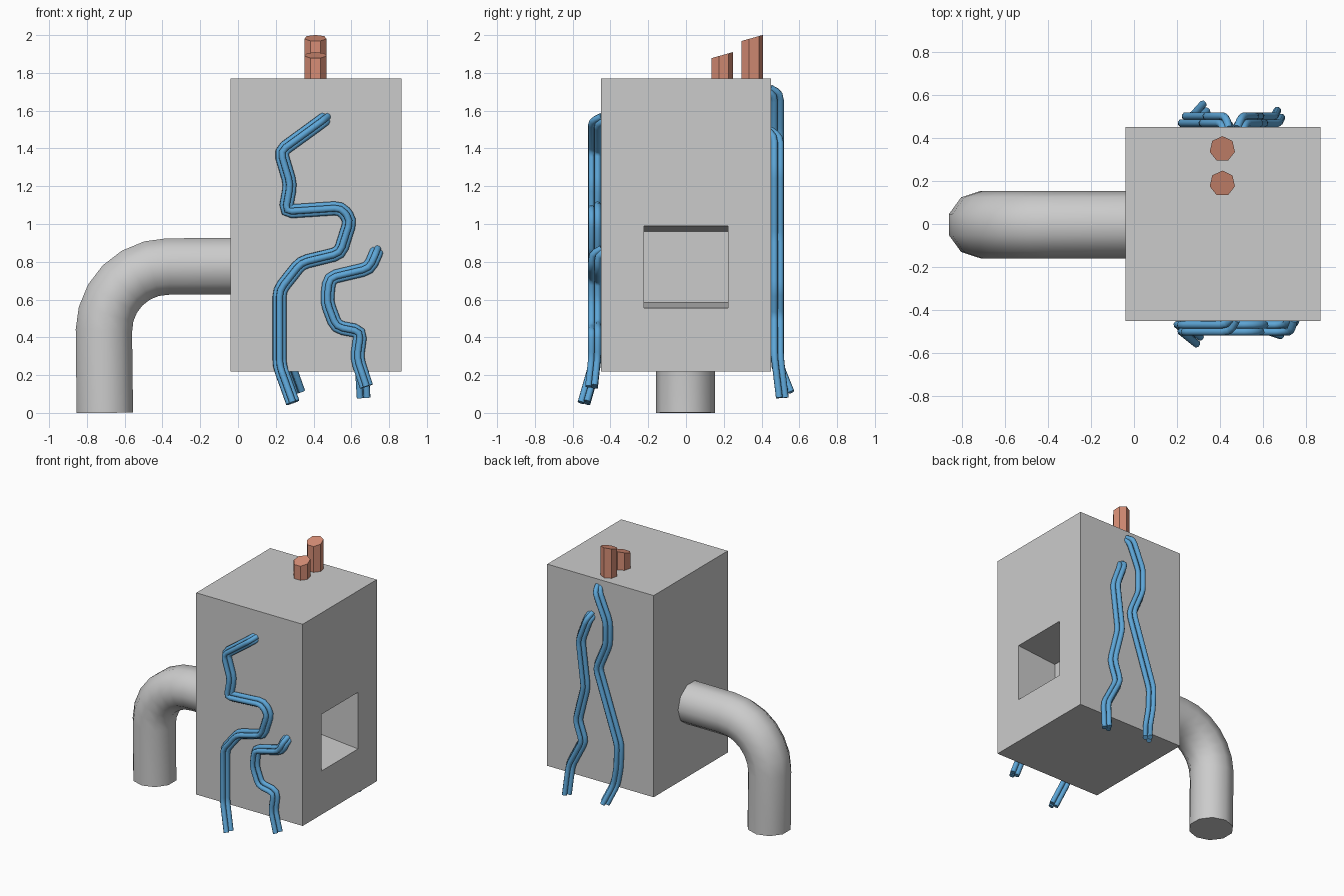
import bpy, bmesh, math
from mathutils import Vector

if "Cube" in bpy.data.objects:
    bpy.data.objects.remove(bpy.data.objects["Cube"])


def material(name, rgb):
    m = bpy.data.materials.new(name)
    m.diffuse_color = (*rgb, 1)
    m.use_nodes = True
    m.node_tree.nodes["Principled BSDF"].inputs["Base Color"].default_value = m.diffuse_color
    return m


BLUE = material("blue_tube", (0.11, 0.38, 0.68))
COPPER = material("copper", (0.68, 0.27, 0.18))


def mesh_object(name, bm, mat=None):
    bmesh.ops.recalc_face_normals(bm, faces=bm.faces)
    me = bpy.data.meshes.new(name)
    bm.to_mesh(me)
    bm.free()
    ob = bpy.data.objects.new(name, me)
    bpy.context.collection.objects.link(ob)
    if mat:
        me.materials.append(mat)
    return ob


def tubes(name, paths, radius, res, mat=None):
    """Round tubes swept along one or more 3D paths, turned into a mesh."""
    cu = bpy.data.curves.new(name, 'CURVE')
    cu.dimensions = '3D'
    cu.bevel_depth, cu.bevel_resolution, cu.use_fill_caps = radius, res, True
    for path in paths:
        sp = cu.splines.new('POLY')
        sp.points.add(len(path) - 1)
        for p, co in zip(sp.points, path):
            p.co = (*co, 1)
    ob = bpy.data.objects.new(name, cu)
    bpy.context.collection.objects.link(ob)
    if mat:
        cu.materials.append(mat)
    bpy.ops.object.select_all(action='DESELECT')
    ob.select_set(True)
    bpy.context.view_layer.objects.active = ob
    bpy.ops.object.convert(target='MESH')
    bpy.ops.object.shade_smooth_by_angle(angle=math.radians(65))


def rounded(pts, cut=0.035):
    """Replace every inner corner by a small three-point curve."""
    out = [pts[0]]
    for a, b, c in zip(pts, pts[1:], pts[2:]):
        p = b + (a - b).normalized() * min(cut, (a - b).length * 0.4)
        q = b + (c - b).normalized() * min(cut, (c - b).length * 0.4)
        out += [p, (p + q) / 4 + b / 2, q]
    return out + [pts[-1]]


def bundle(name, side, points, r=0.0185):
    """Three tubes in a triangle on the front (-1) or back (1) wall.
    Points are (x, z) with an optional distance from the wall."""
    pts = rounded([Vector((p[0], p[2] if len(p) > 2 else 0.034, p[1])) for p in points])
    paths = [[], [], []]
    for i, p in enumerate(pts):
        t = pts[min(i + 1, len(pts) - 1)] - pts[max(i - 1, 0)]
        n = Vector((t.z, 0, -t.x)).normalized()
        for path, s, d in zip(paths, (-1, 1, 0), (-0.016, -0.016, 0.016)):
            q = p + n * r * s
            path.append(Vector((q.x, side * (0.45 + q.y + d), q.z)))
    tubes(name, paths, r, 2, BLUE)


# Main box with a tapered opening in the right side
bm = bmesh.new()
bmesh.ops.create_cube(bm, size=1)
for v in bm.verts:
    v.co = Vector((0.4125 + v.co.x * 0.905, v.co.y * 0.9, 0.995 + v.co.z * 1.55))
face = max(bm.faces, key=lambda f: f.calc_center_median().x)
bmesh.ops.inset_individual(bm, faces=[face], thickness=0.1)
for v in face.verts:
    v.co = Vector((0.865, math.copysign(0.2225, v.co.y), 0.99 if v.co.z > 1 else 0.555))
inner = bmesh.ops.extrude_face_region(bm, geom=[face])['geom']
bmesh.ops.delete(bm, geom=[face], context='FACES_ONLY') if face.is_valid else None
for v in (g for g in inner if isinstance(g, bmesh.types.BMVert)):
    v.co.x = 0.535
    v.co.z += -0.03 if v.co.z > 0.8 else 0.03
mesh_object("box_body", bm)

# Large bent drain pipe on the left side
arc = [Vector((-0.37 - 0.34 * math.sin(a), -0.003, 0.435 + 0.34 * math.cos(a)))
       for a in (math.radians(15 * i) for i in range(7))]
tubes("bent_pipe", [[Vector((0.0, -0.003, 0.777))] + arc + [Vector((-0.705, -0.003, 0.0))]],
      0.157, 3)

# Copper rods on top, with slanted ends
for name, y, top in (("front_rod", 0.188, 1.893), ("back_rod", 0.348, 1.984)):
    bm = bmesh.new()
    bmesh.ops.create_cone(bm, cap_ends=True, segments=7, radius1=0.06, radius2=0.06, depth=1)
    for v in bm.verts:
        slanted = top + 0.28 * v.co.y
        v.co = Vector((0.41 + v.co.x, y + v.co.y, slanted if v.co.z > 0 else 1.7))
    mesh_object(name, bm, COPPER)

# Blue tube bundles, listed from the top down
bundle("front_long_tubes", -1, [
    (0.475, 1.57, -0.02), (0.445, 1.545), (0.225, 1.385), (0.277, 1.21), (0.25, 1.065),
    (0.545, 1.085), (0.595, 1.02), (0.54, 0.845), (0.335, 0.795), (0.22, 0.65),
    (0.22, 0.25), (0.29, 0.055, 0.09)])
bundle("front_short_tubes", -1, [
    (0.74, 0.87, -0.02), (0.728, 0.84), (0.695, 0.765), (0.485, 0.715), (0.47, 0.59),
    (0.52, 0.455), (0.65, 0.43), (0.63, 0.29), (0.68, 0.14, 0.05)])
bundle("back_short_tubes", 1, [
    (0.48, 1.50, -0.02), (0.50, 1.46), (0.567, 1.28), (0.524, 0.93), (0.592, 0.66),
    (0.54, 0.51), (0.652, 0.295), (0.665, 0.08, 0.06)])
bundle("back_long_tubes", 1, [
    (0.44, 1.72, -0.02), (0.425, 1.69), (0.336, 1.48), (0.336, 1.305), (0.42, 1.105),
    (0.345, 0.88), (0.238, 0.56), (0.245, 0.385), (0.27, 0.25), (0.32, 0.11, 0.09)])
